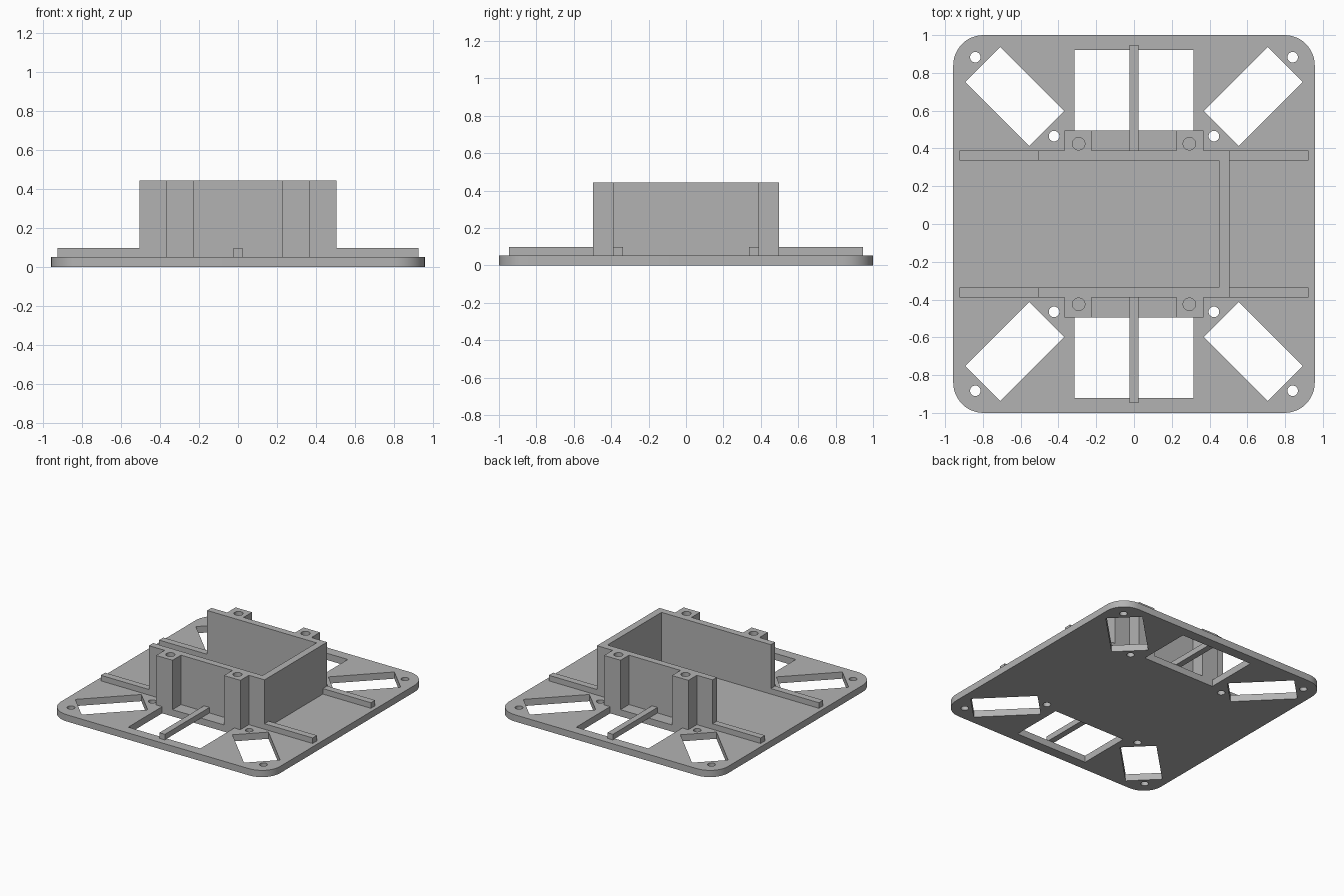
import bpy, bmesh, math
from mathutils import Matrix, Vector

if "Cube" in bpy.data.objects:
    bpy.data.objects.remove(bpy.data.objects["Cube"], do_unlink=True)

# Key levels and dimensions
BASE, RIB, TOP = 0.053, 0.097, 0.443
HALF_X, HALF_Y, RADIUS = 0.957, 1.0, 0.16
WALL_X, WALL_OUT, WALL_IN = 0.505, 0.39, 0.337
POST_OUT = 0.496
SIDES = ((-1, "right"), (1, "left"))
ENDS = ((-1, "front"), (1, "back"))

grey = bpy.data.materials.new("matte grey")
grey.use_nodes = True
colour = (0.45, 0.45, 0.45, 1)
grey.diffuse_color = colour
grey.node_tree.nodes["Principled BSDF"].inputs["Base Color"].default_value = colour


def finish(name, bm):
    bmesh.ops.recalc_face_normals(bm, faces=bm.faces)
    mesh = bpy.data.meshes.new(name)
    bm.to_mesh(mesh)
    bm.free()
    mesh.materials.append(grey)
    obj = bpy.data.objects.new(name, mesh)
    bpy.context.scene.collection.objects.link(obj)
    return obj


def add_prism(bm, points, z0, z1):
    face = bm.faces.new([bm.verts.new((x, y, z0)) for x, y in points])
    new = bmesh.ops.extrude_face_region(bm, geom=[face])["geom"]
    verts = [v for v in new if isinstance(v, bmesh.types.BMVert)]
    bmesh.ops.translate(bm, verts=verts, vec=(0, 0, z1 - z0))


def prism(name, points, z0, z1):
    bm = bmesh.new()
    add_prism(bm, points, z0, z1)
    return finish(name, bm)


def rect(x0, x1, y0, y1):
    return [(x0, y0), (x1, y0), (x1, y1), (x0, y1)]


def circle(x, y, r, n=32):
    return [(x + r * math.cos(math.tau * i / n), y + r * math.sin(math.tau * i / n))
            for i in range(n)]


def cut(obj, bm):
    # Subtract a set of prisms and keep the resulting mesh
    cutter = finish("cutter", bm)
    cutter.hide_render = True
    mod = obj.modifiers.new("cut", 'BOOLEAN')
    mod.operation, mod.solver, mod.object = 'DIFFERENCE', 'EXACT', cutter
    bpy.context.view_layer.update()
    graph = bpy.context.evaluated_depsgraph_get()
    mesh = bpy.data.meshes.new_from_object(obj.evaluated_get(graph))
    obj.modifiers.clear()
    obj.data = mesh
    bpy.data.objects.remove(cutter, do_unlink=True)


def smooth(obj):
    bpy.ops.object.select_all(action='DESELECT')
    obj.select_set(True)
    bpy.context.view_layer.objects.active = obj
    bpy.ops.object.shade_smooth_by_angle(angle=math.radians(30))


# Base plate with rounded corners
outline = []
for quarter, (sx, sy) in enumerate(((1, 1), (-1, 1), (-1, -1), (1, -1))):
    for i in range(13):
        a = math.radians(90 * quarter + 7.5 * i)
        outline.append((sx * (HALF_X - RADIUS) + RADIUS * math.cos(a),
                        sy * (HALF_Y - RADIUS) + RADIUS * math.sin(a)))
base = prism("base_plate", outline, 0, BASE)

# Openings: two windows, four diagonal slots and eight screw holes
holes = bmesh.new()
for sy, _ in ENDS:
    add_prism(holes, rect(-0.315, 0.315, *sorted((sy * POST_OUT, sy * 0.92))), -0.1, 0.2)
    for sx, _ in SIDES:
        turn = Matrix.Rotation(sx * sy * math.pi / 4, 2)
        centre = Vector((sx * 0.632, sy * 0.675))
        slot = [centre + turn @ Vector(p) for p in rect(-0.24, 0.24, -0.131, 0.131)]
        add_prism(holes, slot, -0.1, 0.2)
        add_prism(holes, circle(sx * 0.84, sy * 0.883, 0.028), -0.1, 0.2)
        add_prism(holes, circle(sx * 0.423, sy * 0.465, 0.028), -0.1, 0.2)
cut(base, holes)
smooth(base)

# Three-sided tray wall, open on one side
prism("tray_wall", [(-WALL_X, -WALL_OUT), (WALL_X, -WALL_OUT), (WALL_X, WALL_OUT),
                    (-WALL_X, WALL_OUT), (-WALL_X, WALL_IN), (0.45, WALL_IN),
                    (0.45, -WALL_IN), (-WALL_X, -WALL_IN)], BASE, TOP)

for sy, end in ENDS:
    # Rib across the window
    prism(end + "_window_rib", rect(-0.024, 0.024, *sorted((sy * WALL_OUT, sy * 0.947))),
          BASE, RIB)
    for sx, side in SIDES:
        # Low rib continuing the wall
        prism(f"{end}_{side}_rib", rect(*sorted((sx * WALL_X, sx * 0.925)),
                                        *sorted((sy * WALL_IN, sy * WALL_OUT))), BASE, RIB)
        # Screw post with a blind hole
        post = prism(f"{end}_{side}_post", rect(*sorted((sx * 0.225, sx * 0.368)),
                                                *sorted((sy * WALL_OUT, sy * POST_OUT))),
                     BASE, TOP)
        bore = bmesh.new()
        add_prism(bore, circle(sx * 0.293, sy * 0.425, 0.033), TOP - 0.2, TOP + 0.1)
        cut(post, bore)
        smooth(post)
